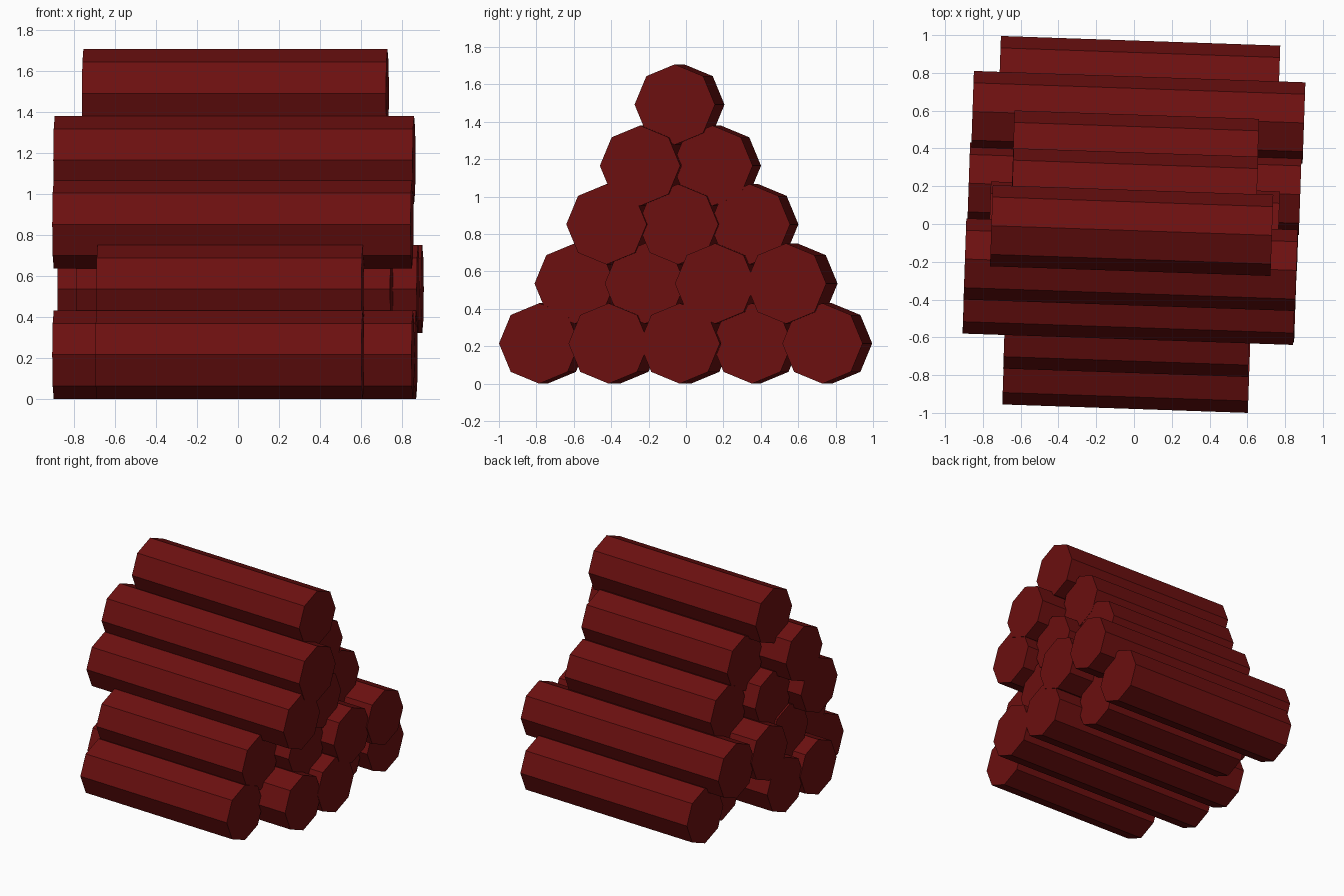
import bpy
import math

cube = bpy.data.objects.get("Cube")
if cube:
    bpy.data.objects.remove(cube, do_unlink=True)

RADIUS = 0.215
SPACING = 0.38
YAW = math.radians(-1.97)

# One dark red for the whole stack
red = bpy.data.materials.new("dark_red")
red.use_nodes = True
colour = (0.15, 0.005, 0.005, 1)
red.diffuse_color = colour
red.node_tree.nodes["Principled BSDF"].inputs["Base Color"].default_value = colour


def add_log(name, x0, x1, y, z):
    """Octagonal log from x0 to x1, crossing x = 0 at the given y."""
    mid = (x0 + x1) / 2
    bpy.ops.mesh.primitive_cylinder_add(
        vertices=8, radius=RADIUS, depth=(x1 - x0) / math.cos(YAW),
        location=(mid, y + mid * math.tan(YAW), z),
        rotation=(0, math.pi / 2, YAW))
    log = bpy.context.object
    log.name = name
    log.data.materials.append(red)


# Rows from the ground up: height, first log's y, and the two ends of each log
rows = [
    (0.215, -0.764, [(-0.69, 0.61), (-0.90, 0.855), (-0.88, 0.87),
                     (-0.59, 0.67), (-0.712, 0.767)]),
    (0.535, -0.574, [(-0.685, 0.61), (-0.785, 0.75), (-0.875, 0.88),
                     (-0.855, 0.90)]),
    (0.852, -0.396, [(-0.90, 0.85), (-0.765, 0.765), (-0.64, 0.655)]),
    (1.165, -0.216, [(-0.895, 0.86), (-0.645, 0.65)]),
    (1.492, -0.035, [(-0.755, 0.73)]),
]

# Stack of logs
for r, (z, first_y, ends) in enumerate(rows, 1):
    for i, (x0, x1) in enumerate(ends):
        add_log(f"log_row_{r}_number_{i + 1}", x0, x1, first_y + i * SPACING, z)
